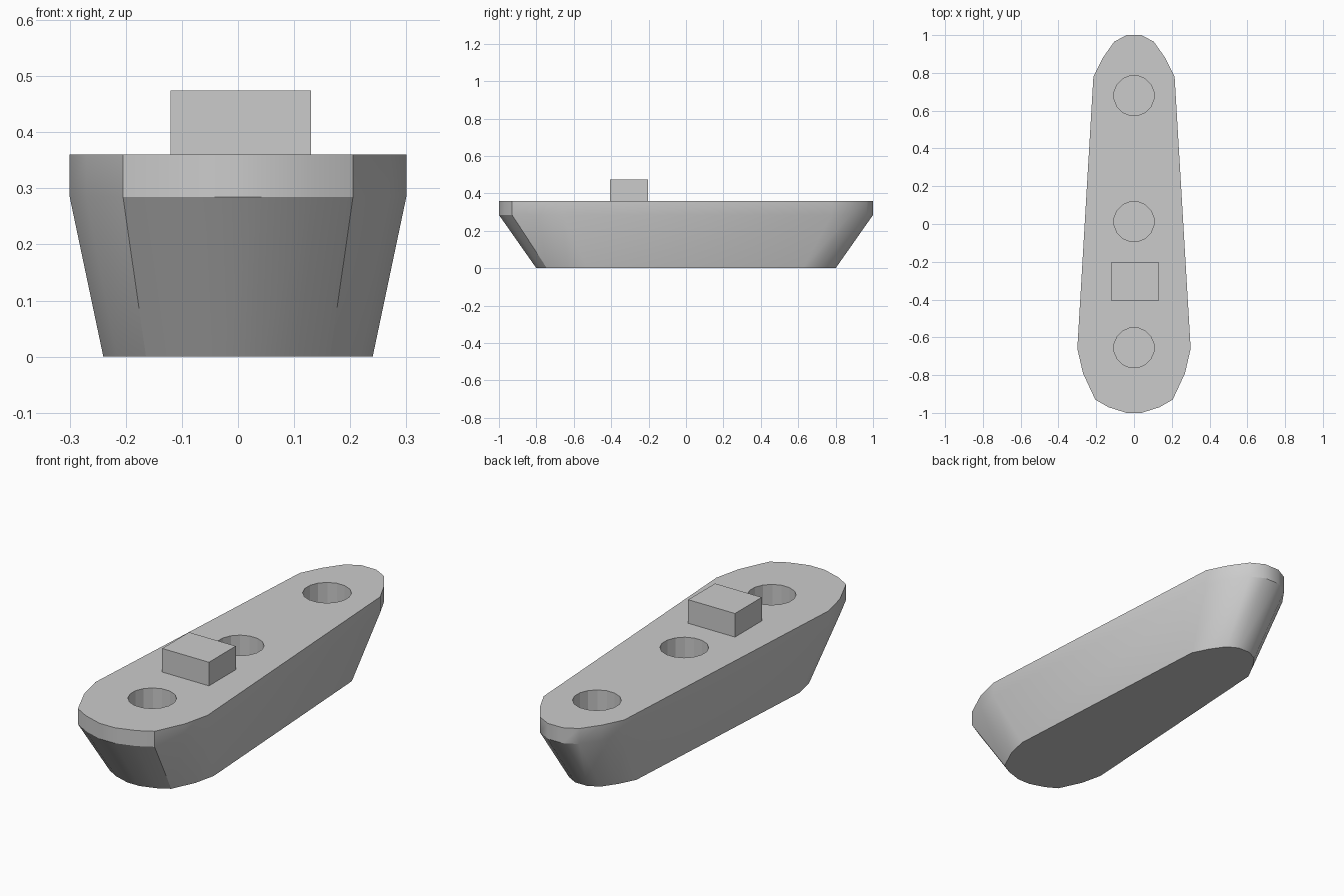
import bpy, bmesh, math
from mathutils import Matrix

default = bpy.data.objects.get("Cube")
if default:
    bpy.data.objects.remove(default, do_unlink=True)

grey = bpy.data.materials.new("plain_grey")
grey.use_nodes = True
colour = (0.6, 0.6, 0.6, 1)
grey.diffuse_color = colour
grey.node_tree.nodes["Principled BSDF"].inputs["Base Color"].default_value = colour


def make(name, bm):
    """Turn a bmesh into a grey object."""
    bmesh.ops.recalc_face_normals(bm, faces=bm.faces)
    mesh = bpy.data.meshes.new(name)
    bm.to_mesh(mesh)
    bm.free()
    mesh.materials.append(grey)
    obj = bpy.data.objects.new(name, mesh)
    bpy.context.collection.objects.link(obj)
    return obj


# Hull: half outline mirrored, then lofted from a smaller base up to a straight rim
half = [(0.04, -1), (0.135, -0.97), (0.205, -0.93), (0.27, -0.79), (0.3, -0.66),
        (0.215, 0.78), (0.165, 0.88), (0.105, 0.965), (0.04, 1)]
outline = half + [(-x, y) for x, y in reversed(half)]
bm = bmesh.new()
rings = [[bm.verts.new((x * s, y * s, z)) for x, y in outline]
         for s, z in ((0.8, 0), (1, 0.285), (1, 0.36))]
for low, high in zip(rings, rings[1:]):
    for i in range(len(outline)):
        j = (i + 1) % len(outline)
        bm.faces.new((low[i], low[j], high[j], high[i]))
bm.faces.new(rings[0])
bm.faces.new(rings[-1])
hull = make("hull", bm)
bpy.ops.object.select_all(action="DESELECT")
hull.select_set(True)
bpy.context.view_layer.objects.active = hull
bpy.ops.object.shade_smooth_by_angle(angle=math.radians(30))

# Three round blind sockets in the deck
bm = bmesh.new()
for y in (-0.655, 0.013, 0.68):
    place = Matrix.Translation((0, y, 0.36)) @ Matrix.Rotation(math.pi / 16, 4, "Z")
    bmesh.ops.create_cone(bm, cap_ends=True, segments=16, radius1=0.107,
                          radius2=0.107, depth=0.4, matrix=place)
cutter = make("socket_cutter", bm)
cutter.hide_render = True
cut = hull.modifiers.new("sockets", "BOOLEAN")
cut.operation = "DIFFERENCE"
cut.solver = "EXACT"
cut.object = cutter
bpy.ops.object.modifier_apply(modifier=cut.name)
bpy.data.objects.remove(cutter, do_unlink=True)

# Block standing on the deck
bm = bmesh.new()
bmesh.ops.create_cube(bm, size=1, matrix=Matrix.Translation((0.005, -0.305, 0.4165))
                      @ Matrix.Diagonal((0.25, 0.205, 0.115, 1)))
make("cabin_block", bm)
